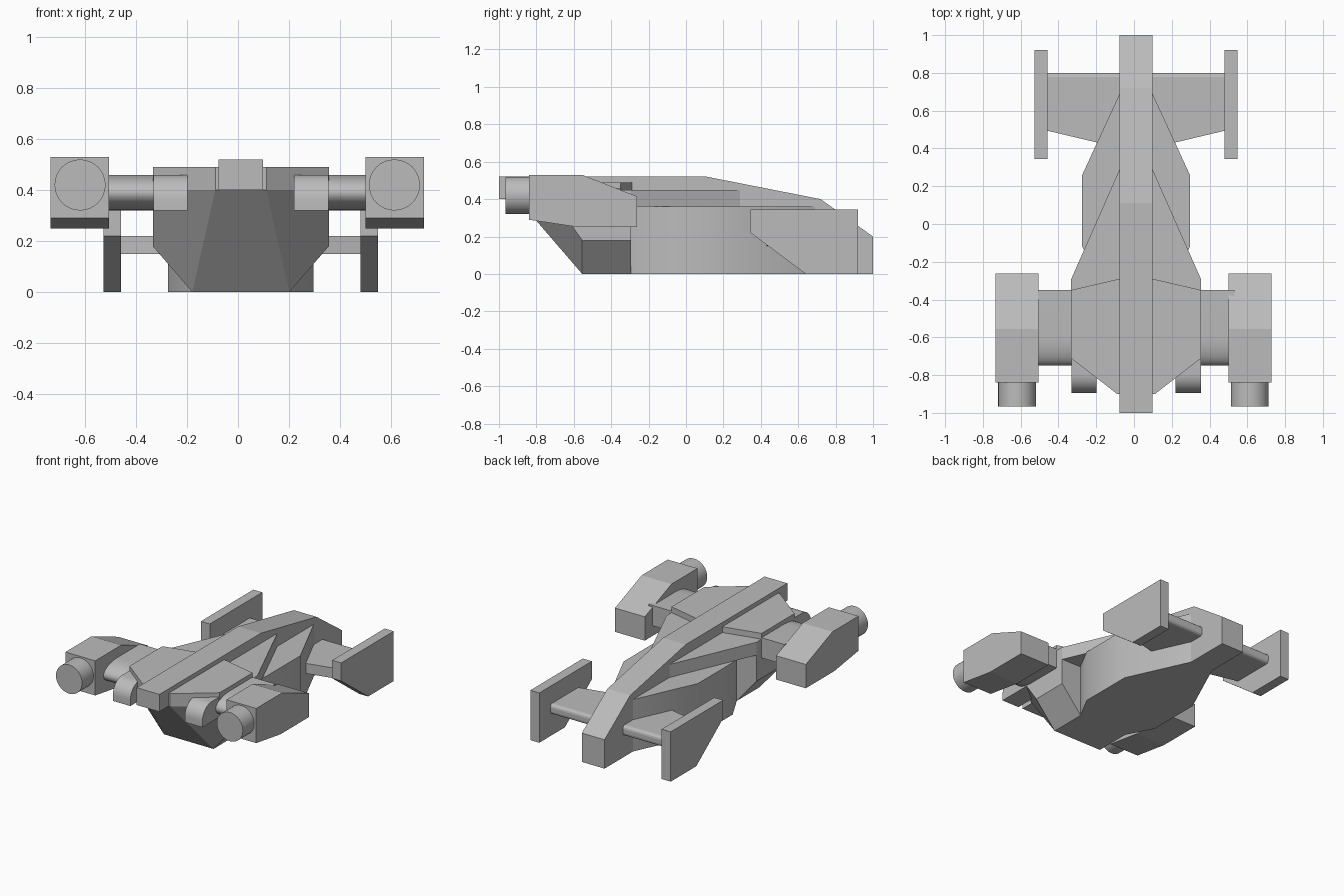
import bpy
import bmesh
from math import radians, sin, cos, pi

cube = bpy.data.objects.get("Cube")
if cube:
    bpy.data.objects.remove(cube, do_unlink=True)

grey = bpy.data.materials.new("hull_grey")
grey.use_nodes = True
GREY = (0.5, 0.5, 0.5, 1)
grey.diffuse_color = GREY
grey.node_tree.nodes["Principled BSDF"].inputs["Base Color"].default_value = GREY

MID = 0.011      # centre line of the fuselage
POD_MID = -0.003  # centre line of the engine pods


def finish(name, bm, smooth=None):
    bmesh.ops.recalc_face_normals(bm, faces=bm.faces[:])
    mesh = bpy.data.meshes.new(name)
    bm.to_mesh(mesh)
    bm.free()
    obj = bpy.data.objects.new(name, mesh)
    bpy.context.collection.objects.link(obj)
    mesh.materials.append(grey)
    if smooth:
        bpy.ops.object.select_all(action="DESELECT")
        obj.select_set(True)
        bpy.context.view_layer.objects.active = obj
        bpy.ops.object.shade_smooth_by_angle(angle=radians(smooth))
    return obj


def prism(name, outline, place, lo, hi, smooth=None):
    """Extrude a 2D outline from lo to hi; place(a, b, t) gives the 3D point."""
    bm = bmesh.new()
    ends = [[bm.verts.new(place(a, b, t)) for a, b in outline] for t in (lo, hi)]
    for ring in ends:
        bm.faces.new(ring)
    for i in range(len(outline)):
        j = (i + 1) % len(outline)
        bm.faces.new((ends[0][i], ends[0][j], ends[1][j], ends[1][i]))
    return finish(name, bm, smooth)


def plan(name, half, lo, hi, smooth=None):
    """Symmetric top outline raised from lo to hi."""
    outline = half + [(-x, y) for x, y in reversed(half)]
    return prism(name, outline, lambda x, y, z: (MID + x, y, z), lo, hi, smooth)


def side(name, profile, lo, hi, centre=MID, sign=1, smooth=None):
    """Side profile (y, z) extruded across the width."""
    return prism(name, profile, lambda y, z, x: (centre + sign * x, y, z), lo, hi, smooth)


def arc(cy, cz, ry, rz, start, end, steps=6):
    angles = [radians(start + (end - start) * i / steps) for i in range(steps + 1)]
    return [(cy + ry * cos(a), cz + rz * sin(a)) for a in angles]


# Central spine running nose to tail
side("spine", [(-1, 0.52), (0.11, 0.52), (0.72, 0.4), (1, 0.2), (1, 0),
               (0.6, 0), (0.5, 0.3), (-0.8, 0.4), (-1, 0.4)], -0.087, 0.087)

# Faceted nose hull
bm = bmesh.new()
corners = [(0.1, -0.9, 0.45), (0.1, -0.9, 0.4), (0.345, -0.71, 0.45),
           (0.345, -0.71, 0.4), (0.345, -0.555, 0.18), (0.19, -0.555, 0),
           (0.345, -0.295, 0.45), (0.345, -0.295, 0.18), (0.19, -0.295, 0)]
for x, y, z in corners:
    for s in (1, -1):
        bm.verts.new((MID + s * x, y, z))
bmesh.ops.convex_hull(bm, input=bm.verts[:])
bmesh.ops.dissolve_limit(bm, angle_limit=radians(2), verts=bm.verts[:], edges=bm.edges[:])
finish("nose_hull", bm)

# Stepped decks and rear hull
plan("front_deck", [(0.1, -0.9), (0.345, -0.71), (0.345, -0.35), (0.087, -0.29)], 0.45, 0.49)
plan("middle_deck", [(0.345, -0.295), (0.087, 0.29)], 0.36, 0.45)
plan("rear_hull", [(0.19, -0.3), (0.285, -0.12), (0.285, 0.26), (0.087, 0.69)], 0, 0.36, 35)

# Tail wing with a rounded trailing edge
wing = plan("tail_wing", [(0.0, 0.38), (0.2, 0.43), (0.475, 0.495), (0.475, 0.8)], 0.15, 0.22)
bevel = wing.modifiers.new("round_edge", "BEVEL")
bevel.width = 0.022
bevel.segments = 3
bevel.limit_method = "WEIGHT"
weights = wing.data.attributes.new("bevel_weight_edge", "FLOAT", "EDGE")
for e in wing.data.edges:
    if all(wing.data.vertices[v].co.y > 0.79 for v in e.vertices):
        a, b = (wing.data.vertices[v].co for v in e.vertices)
        weights.data[e.index].value = 1.0 if abs(a.x - b.x) > 0.1 else 0.0

arm = arc(-0.6, 0.39, 0.15, 0.07, 90, 270, 12) + [(-0.35, 0.32), (-0.35, 0.46)]
gun = arc(-0.795, 0.36, 0.1, 0.1, 90, 180, 8) + [(-0.895, 0.32), (-0.6, 0.32), (-0.6, 0.46)]
pod = [(-0.84, 0.53), (-0.555, 0.53), (-0.263, 0.415), (-0.263, 0.25), (-0.575, 0.25), (-0.84, 0.29)]
fin = [(0.345, 0.345), (0.92, 0.345), (0.92, 0), (0.64, 0), (0.345, 0.22)]

for label, s in (("left", 1), ("right", -1)):
    side(label + "_tail_fin", fin, 0.469, 0.538, sign=s)
    side(label + "_pod_arm", arm, 0.3, 0.52, sign=s, smooth=35)
    side(label + "_nose_block", gun, 0.209, 0.343, sign=s, smooth=35)
    side(label + "_engine_pod", pod, 0.503, 0.731, centre=POD_MID, sign=s)
    # Round engine nose
    ring = arc(0, 0.42, 0.1, 0.1, 0, 348.75, 31)
    cx = POD_MID + s * 0.616
    prism(label + "_engine_barrel", ring, lambda x, z, y: (cx + x, y, z), -0.965, -0.82, 35)
